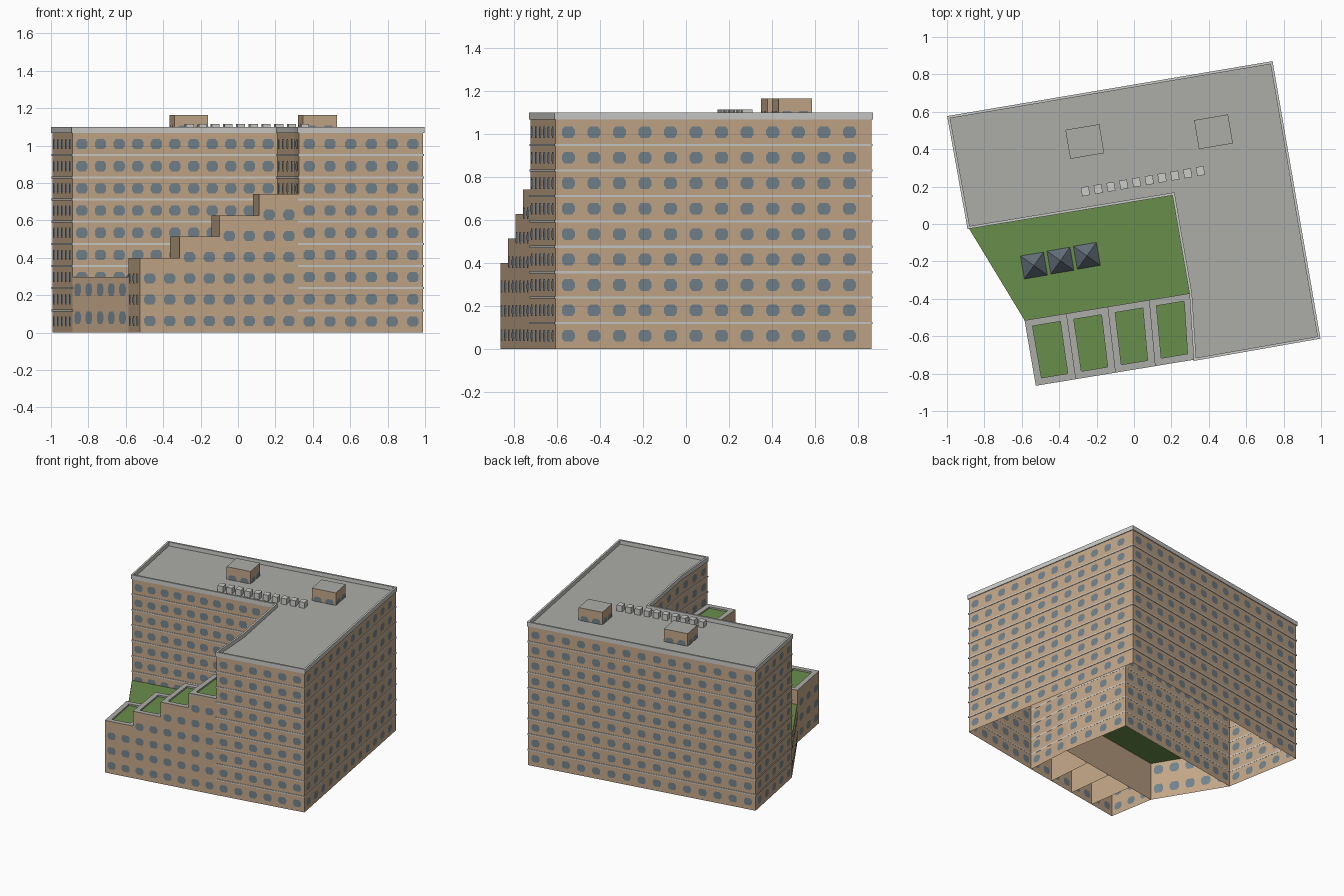
import bpy
from mathutils import Vector

cube = bpy.data.objects.get("Cube")
if cube:
    bpy.data.objects.remove(cube, do_unlink=True)


def material(name, *rgb):
    """Flat material from 0-255 sRGB values."""
    lin = [((c / 255 + 0.055) / 1.055) ** 2.4 for c in rgb] + [1]
    m = bpy.data.materials.new(name)
    m.use_nodes = True
    m.diffuse_color = lin
    m.node_tree.nodes["Principled BSDF"].inputs["Base Color"].default_value = lin
    return m


BEIGE = material("beige wall", 195, 167, 136)
GLASS = material("window blue grey", 113, 130, 140)
ROOF = material("roof grey", 172, 173, 168)
TRIM = material("light grey trim", 203, 203, 200)
GRASS = material("grass green", 105, 141, 74)
SKYLIGHT = material("skylight slate", 100, 112, 122)


class Part:
    """Collects polygons for one object."""

    def __init__(self, name, mat):
        self.name, self.mat, self.verts, self.faces = name, mat, [], []

    def face(self, pts):
        start = len(self.verts)
        self.verts += [tuple(p) for p in pts]
        self.faces.append(range(start, len(self.verts)))

    def flat(self, poly, z):
        self.face([(p.x, p.y, z) for p in poly])

    def wall(self, a, b, z0, z1):
        self.face([(a.x, a.y, z0), (b.x, b.y, z0), (b.x, b.y, z1), (a.x, a.y, z1)])

    def band(self, poly, z0, z1):
        for a, b in zip(poly, poly[1:] + poly[:1]):
            self.wall(a, b, z0, z1)

    def ring(self, outer, inner, z0, z1):
        """Solid frame between two matching outlines."""
        self.band(outer, z0, z1)
        self.band(inner[::-1], z0, z1)
        for i in range(len(outer)):
            j = (i + 1) % len(outer)
            self.flat([outer[i], outer[j], inner[j], inner[i]], z1)
            self.flat([inner[i], inner[j], outer[j], outer[i]], z0)

    def build(self):
        mesh = bpy.data.meshes.new(self.name)
        mesh.from_pydata(self.verts, [], [list(f) for f in self.faces])
        mesh.materials.append(self.mat)
        obj = bpy.data.objects.new(self.name, mesh)
        bpy.context.collection.objects.link(obj)


def offset(poly, d):
    """Grow a counter-clockwise outline by d with mitred corners."""
    out = []
    for i, p in enumerate(poly):
        e1 = (p - poly[i - 1]).normalized()
        e2 = (poly[(i + 1) % len(poly)] - p).normalized()
        n1, n2 = Vector((e1.y, -e1.x)), Vector((e2.y, -e2.x))
        out.append(p + (n1 + n2) * d / (1 + n1.dot(n2)))
    return out


def windows(part, a, b, count, heights, w=0.062, h=0.054, end=1.0):
    """Rows of thin eight-sided panes, visible on both sides of a wall."""
    along = (b - a).normalized()
    normal = Vector((along.y, -along.x)) * 0.003
    shape = [(-1, -.4), (-.6, -1), (.6, -1), (1, -.4), (1, .4), (.6, 1), (-.6, 1), (-1, .4)]
    for z in heights:
        for i in range(count):
            mid = a.lerp(b, (i + 0.5) / count * end)
            for side, outline in ((1, shape), (-1, shape[::-1])):
                pts = []
                for u, v in outline:
                    p = mid + along * (u * w / 2) + normal * side
                    pts.append((p.x, p.y, z + v * h / 2))
                part.face(pts)


def rect(center, w, d):
    """Rectangle turned to the building's axes, counter-clockwise."""
    c = Vector(center)
    return [c + AX * (sx * w / 2) + AY * (sy * d / 2)
            for sx, sy in ((-1, -1), (1, -1), (1, 1), (-1, 1))]


# Plan corners
A, F = Vector((-0.992, 0.572)), Vector((-0.885, -0.02))
E, K = Vector((0.21, 0.16)), Vector((0.302, -0.37))
D, C = Vector((0.325, -0.725)), Vector((0.99, -0.608))
B = Vector((0.736, 0.864))
W, S = Vector((-0.585, -0.515)), Vector((-0.525, -0.865))
AX = (B - A).normalized()
AY = Vector((-AX.y, AX.x))
plan = [A, F, E, K, D, C, B]
TOP, FLOOR, GARDEN = 1.07, 0.1185, 0.29

# Main block: open-bottomed walls, window rows, floor lines
main = Part("main_walls", BEIGE)
main.band(plan, 0, TOP)
main.build()
panes = Part("main_windows", GLASS)
rows = [0.06 + FLOOR * k for k in range(9)]
for a, b, n, end in ((A, F, 5, 1), (F, E, 11, 1), (E, K, 4, 1), (K, D, 3, 1),
                     (D, C, 6, 1), (C, B, 12, 0.97), (B, A, 15, 1)):
    windows(panes, a, b, n, rows, end=end)
panes.build()
lines = Part("floor_lines", TRIM)
for k in range(1, 9):
    lines.ring(offset(plan, 0.004), offset(plan, -0.001), FLOOR * k - 0.004, FLOOR * k + 0.006)
lines.build()

# Roof and parapet
roof = Part("main_roof", ROOF)
roof.flat(plan, TOP)
roof.build()
parapet = Part("roof_parapet", TRIM)
parapet.ring(offset(plan, 0.006), offset(plan, -0.008), 1.067, 1.1)
parapet.build()

# Rooftop huts
for side, center in (("left", (0.425, 0.493)), ("right", (-0.263, 0.441))):
    base = rect(center, 0.184, 0.157)
    hut = Part(side + "_roof_hut", BEIGE)
    hut.band(base, TOP, 1.165)
    hut.build()
    lid = Part(side + "_hut_roof", ROOF)
    lid.flat(base, 1.165)
    lid.build()
    glass = Part(side + "_hut_windows", GLASS)
    for a, b in zip(base, base[1:] + base[:1]):
        windows(glass, a, b, 2, [1.08])
    glass.build()

# Row of rooftop ventilation units
vents = Part("roof_vents", TRIM)
for i in range(10):
    box = rect(Vector((-0.26, 0.175)).lerp(Vector((0.355, 0.283)), i / 9), 0.042, 0.048)
    vents.band(box, TOP, 1.115)
    vents.flat(box, 1.115)
vents.build()

# Courtyard garden on its low wall
garden = Part("courtyard_lawn", GRASS)
garden.flat([F, W, K, E], GARDEN)
garden.build()
low = Part("courtyard_wall", BEIGE)
low.wall(F, W, 0, GARDEN + 0.008)
low.build()
low_panes = Part("courtyard_windows", GLASS)
windows(low_panes, F, W, 5, [0.08, 0.23], w=0.068, h=0.068)
low_panes.build()

# Pyramid skylights
sky = Part("skylights", SKYLIGHT)
for i in range(3):
    c = Vector((-0.535, -0.222)).lerp(Vector((-0.252, -0.17)), i / 2)
    base = rect(c, 0.125, 0.125)
    for a, b in zip(base, base[1:] + base[:1]):
        sky.face([(a.x, a.y, GARDEN), (b.x, b.y, GARDEN), (c.x, c.y, GARDEN + 0.07)])
sky.build()

# Stepped wing: four terraces, each a planted roof with a rim
wing = Part("wing_walls", BEIGE)
wing_panes = Part("wing_windows", GLASS)
rims = Part("terrace_rims", ROOF)
lawns = Part("terrace_lawns", GRASS)
for i in range(4):
    z = 0.4 + 0.1135 * i
    s0, s1 = S.lerp(D, i / 4), S.lerp(D, (i + 1) / 4)
    w0, w1 = W.lerp(K, i / 4), W.lerp(K, (i + 1) / 4)
    levels = [0.063 + 0.1135 * k for k in range(3 + i)]
    wing.wall(s0, s1, 0, z)
    wing.wall(w1, w0, 0, z)
    wing.wall(w0, s0, 0, z)
    windows(wing_panes, s0, s1, 2, levels)
    windows(wing_panes, w1, w0, 2, [v for v in levels if v > GARDEN + 0.03])
    if i == 0:
        windows(wing_panes, w0, s0, 3, levels)
    outer = [s0, s1, w1, w0]
    inner = offset(outer, -0.037)
    rims.ring(outer, inner, z - 0.015, z)
    lawns.flat(inner, z - 0.012)
for part in (wing, wing_panes, rims, lawns):
    part.build()
